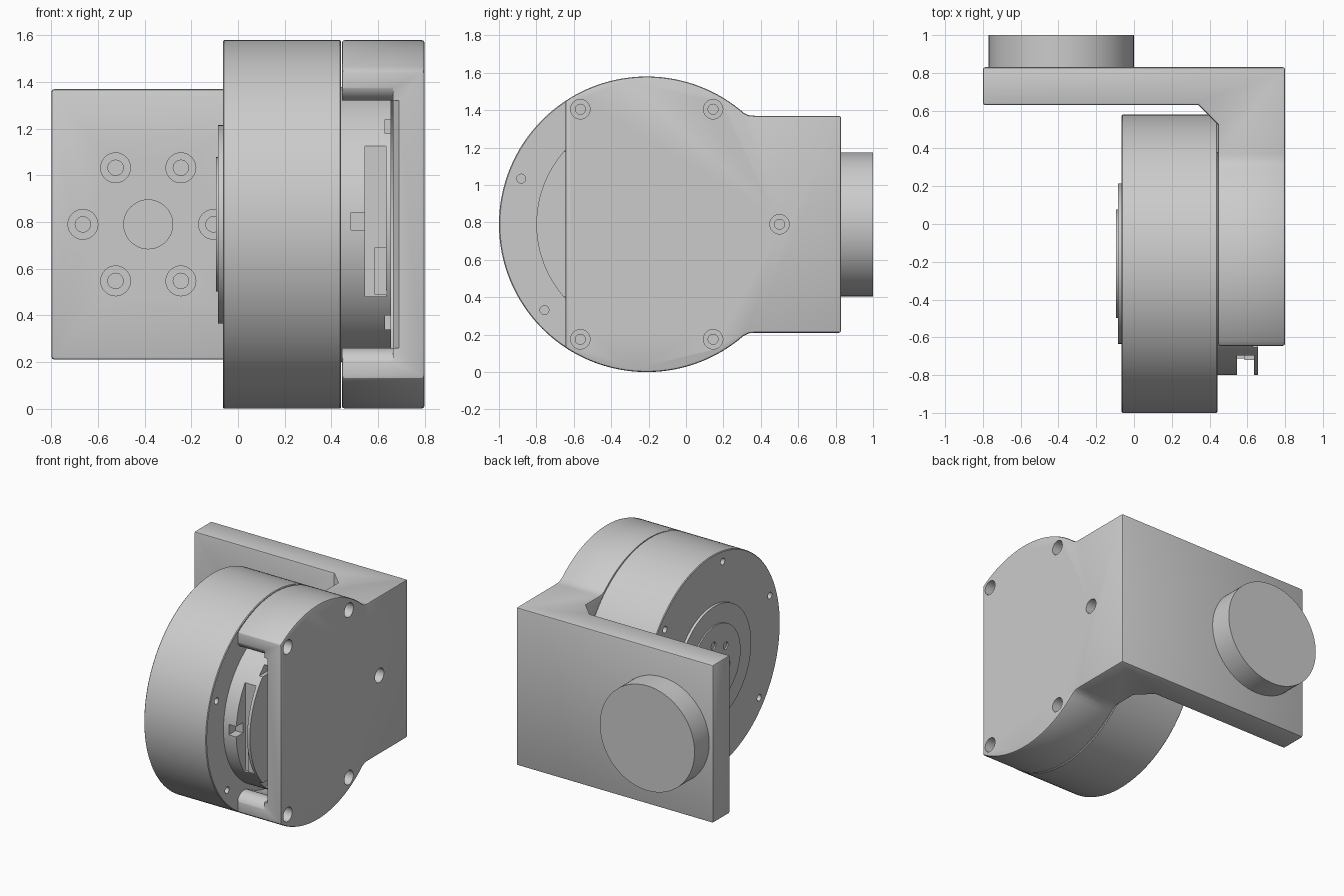
import bpy, bmesh, math

if "Cube" in bpy.data.objects:
    bpy.data.objects.remove(bpy.data.objects["Cube"], do_unlink=True)

YC, ZC, R = -0.21, 0.79, 0.79      # motor axis and radius
AX = -0.385                        # arm boss centre in x

grey = bpy.data.materials.new("plain grey")
grey.use_nodes = True
GREY = (0.6, 0.6, 0.6, 1)
grey.diffuse_color = GREY
grey.node_tree.nodes["Principled BSDF"].inputs["Base Color"].default_value = GREY


def arc(cx, cy, r, a0, a1, n):
    """Points on an arc, angles in degrees."""
    return [(cx + r * math.cos(math.radians(a0 + (a1 - a0) * i / n)),
             cy + r * math.sin(math.radians(a0 + (a1 - a0) * i / n))) for i in range(n + 1)]


def prism(name, pts, axis, lo, hi):
    """Extrude a 2D profile along an axis."""
    place = {"x": lambda p, h: (h, p[0], p[1]),
             "y": lambda p, h: (p[0], h, p[1]),
             "z": lambda p, h: (p[0], p[1], h)}[axis]
    bm = bmesh.new()
    a = [bm.verts.new(place(p, lo)) for p in pts]
    b = [bm.verts.new(place(p, hi)) for p in pts]
    bm.faces.new(a)
    bm.faces.new(b[::-1])
    for i in range(len(pts)):
        j = (i + 1) % len(pts)
        bm.faces.new((a[i], b[i], b[j], a[j]))
    bmesh.ops.recalc_face_normals(bm, faces=bm.faces[:])
    me = bpy.data.meshes.new(name)
    bm.to_mesh(me)
    bm.free()
    me.materials.append(grey)
    ob = bpy.data.objects.new(name, me)
    bpy.context.collection.objects.link(ob)
    return ob


def rod(name, c, r, axis, lo, hi, n=32):
    return prism(name, arc(c[0], c[1], r, 0, 360, n)[:-1], axis, lo, hi)


def rect(u0, u1, v0, v1):
    return [(u0, v0), (u1, v0), (u1, v1), (u0, v1)]


def apply_mods(ob):
    dg = bpy.context.evaluated_depsgraph_get()
    me = bpy.data.meshes.new_from_object(ob.evaluated_get(dg))
    ob.modifiers.clear()
    ob.data = me


def boolean(ob, cutter, op="DIFFERENCE"):
    m = ob.modifiers.new("cut", "BOOLEAN")
    m.operation, m.solver, m.object = op, "EXACT", cutter
    apply_mods(ob)
    bpy.data.objects.remove(cutter, do_unlink=True)


def bevel(ob, width, seg=2):
    m = ob.modifiers.new("bevel", "BEVEL")
    m.width, m.segments = width, seg
    m.limit_method, m.angle_limit = "ANGLE", math.radians(50)
    apply_mods(ob)


def mirrored(half):
    """Close an upper half profile with its mirror below the motor axis."""
    full = half + [(y, -z) for y, z in reversed(half)]
    return [(y + YC, z + ZC) for y, z in full]


# Bracket: L-shaped plan intersected with the side outline
plan = [(-0.8, 0.83), (-0.8, 0.63), (0.34, 0.63), (0.445, 0.525),
        (0.445, -0.95), (0.8, -0.95), (0.8, 0.83)]
bracket = prism("bracket", plan, "z", -0.2, 1.8)
outline = mirrored(arc(0, 0, R, 123.4, 49, 32) + [(0.545, 0.583), (0.58, 0.58), (1.3, 0.58)])
boolean(bracket, prism("cutter", outline, "x", -1, 1), "INTERSECT")
bevel(bracket, 0.012)

# Cavity that opens forwards between two round screw posts
cavity = mirrored(arc(0, 0, 0.625, 2, 119, 40)
                  + arc(-0.355, 0.615, 0.085, -60, -165, 14) + [(-0.8, 0.593)])
boolean(bracket, prism("cutter", cavity, "x", 0.3, 0.665))
# Sloped inner lip of the end plate
boolean(bracket, prism("cutter", [(0.655, -0.59), (0.70, -0.66), (0.6, -0.66)],
                       "z", ZC - 0.53, ZC + 0.53))

# Counterbored screw holes through the end plate
for c in [(-0.565, ZC + 0.615), (0.145, ZC + 0.615), (-0.565, ZC - 0.615),
          (0.145, ZC - 0.615), (0.5, ZC)]:
    boolean(bracket, rod("cutter", c, 0.052, "x", 0.66, 0.9))
    boolean(bracket, rod("cutter", c, 0.027, "x", 0.5, 0.7, 20))

# Centre bore and bolt circle in the arm
boolean(bracket, rod("cutter", (AX, ZC), 0.105, "y", 0.55, 0.80, 48))
for i in range(6):
    a = math.radians(60 * i)
    c = (AX + 0.28 * math.cos(a), ZC + 0.28 * math.sin(a))
    boolean(bracket, rod("cutter", c, 0.064, "y", 0.55, 0.72))
    boolean(bracket, rod("cutter", c, 0.033, "y", 0.60, 0.81, 20))

# Round boss behind the arm
boss = rod("arm_boss", (AX, ZC), 0.385, "y", 0.82, 1.0, 96)

# Motor drum with a ring of screw holes on both faces
motor = rod("motor_drum", (YC, ZC), R, "x", -0.065, 0.442, 128)
bevel(motor, 0.005, 1)
for i in range(6):
    a = math.radians(160 + 60 * i)
    c = (YC + 0.714 * math.cos(a), ZC + 0.714 * math.sin(a))
    for lo, hi in ((-0.2, 0.03), (0.35, 0.444)):
        boolean(motor, rod("cutter", c, 0.024, "x", lo, hi, 20))

# Stepped output flange with small bolt holes
flange = rod("output_flange", (YC, ZC), 0.425, "x", -0.085, -0.05, 96)
hub = rod("output_hub", (YC, ZC), 0.288, "x", -0.095, -0.06, 96)
for i in range(6):
    a = math.radians(20 + 60 * i)
    c = (YC + 0.15 * math.cos(a), ZC + 0.15 * math.sin(a))
    boolean(hub, rod("cutter", c, 0.027, "x", -0.2, -0.065, 20))

# Rear cover with connector window and side notches
cover = rod("rear_cover", (YC, ZC), 0.59, "x", 0.43, 0.657, 128)
for x0, x1, z0, z1, depth in [(0.545, 0.635, -0.31, 0.335, -0.69),
                              (0.485, 0.56, -0.025, 0.05, -0.72),
                              (0.63, 0.7, 0.39, 0.45, -0.55),
                              (0.63, 0.7, -0.45, -0.39, -0.55)]:
    boolean(cover, prism("cutter", rect(x0, x1, ZC + z0, ZC + z1), "y", -1, depth))

# Connector block inside the window
connector = prism("connector", rect(0.585, 0.637, ZC - 0.3, ZC - 0.1), "y", -0.72, -0.66)

# Smooth shading with sharp edges kept
for ob in (bracket, boss, motor, flange, hub, cover, connector):
    bpy.ops.object.select_all(action="DESELECT")
    ob.select_set(True)
    bpy.context.view_layer.objects.active = ob
    bpy.ops.object.shade_smooth_by_angle(angle=math.radians(30))
